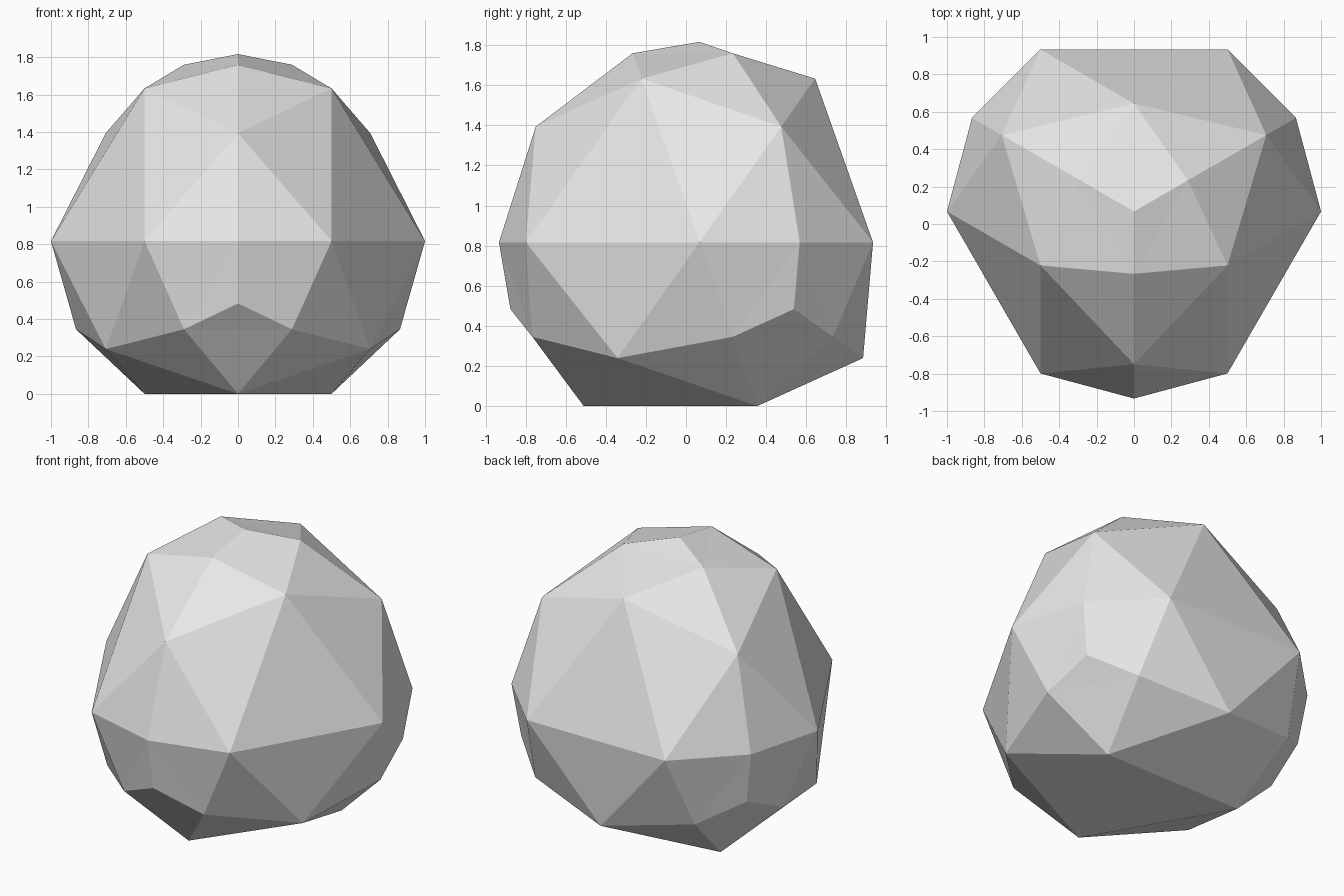
import bpy, bmesh, math
from mathutils import Vector

cube = bpy.data.objects.get("Cube")
if cube:
    bpy.data.objects.remove(cube, do_unlink=True)

# Plain grey surface
grey = bpy.data.materials.new("grey")
grey.use_nodes = True
colour = (0.8, 0.8, 0.8, 1)
grey.diffuse_color = colour
grey.node_tree.nodes["Principled BSDF"].inputs["Base Color"].default_value = colour

# Tetrahedron with one corner up and one corner to the front
bm = bmesh.new()
apex = bm.verts.new((0, 0, 1))
ring_radius = math.sqrt(8) / 3
ring = []
for i in range(3):
    a = math.radians(120 * i - 90)
    ring.append(bm.verts.new((ring_radius * math.cos(a), ring_radius * math.sin(a), -1 / 3)))
for i in range(3):
    bm.faces.new((apex, ring[i], ring[(i + 1) % 3]))
bm.faces.new(reversed(ring))

# Split every triangle into four, twice, then push all points onto a sphere
for _ in range(2):
    bmesh.ops.subdivide_edges(bm, edges=bm.edges[:], cuts=1, use_grid_fill=True)
for v in bm.verts:
    v.co.normalize()
bmesh.ops.recalc_face_normals(bm, faces=bm.faces[:])

# Stand it on the ground and centre it
for axis in range(3):
    values = [v.co[axis] for v in bm.verts]
    shift = min(values) if axis == 2 else (min(values) + max(values)) / 2
    for v in bm.verts:
        v.co[axis] -= shift

mesh = bpy.data.meshes.new("faceted_ball")
bm.to_mesh(mesh)
bm.free()
mesh.materials.append(grey)
ball = bpy.data.objects.new("faceted_ball", mesh)
bpy.context.collection.objects.link(ball)
